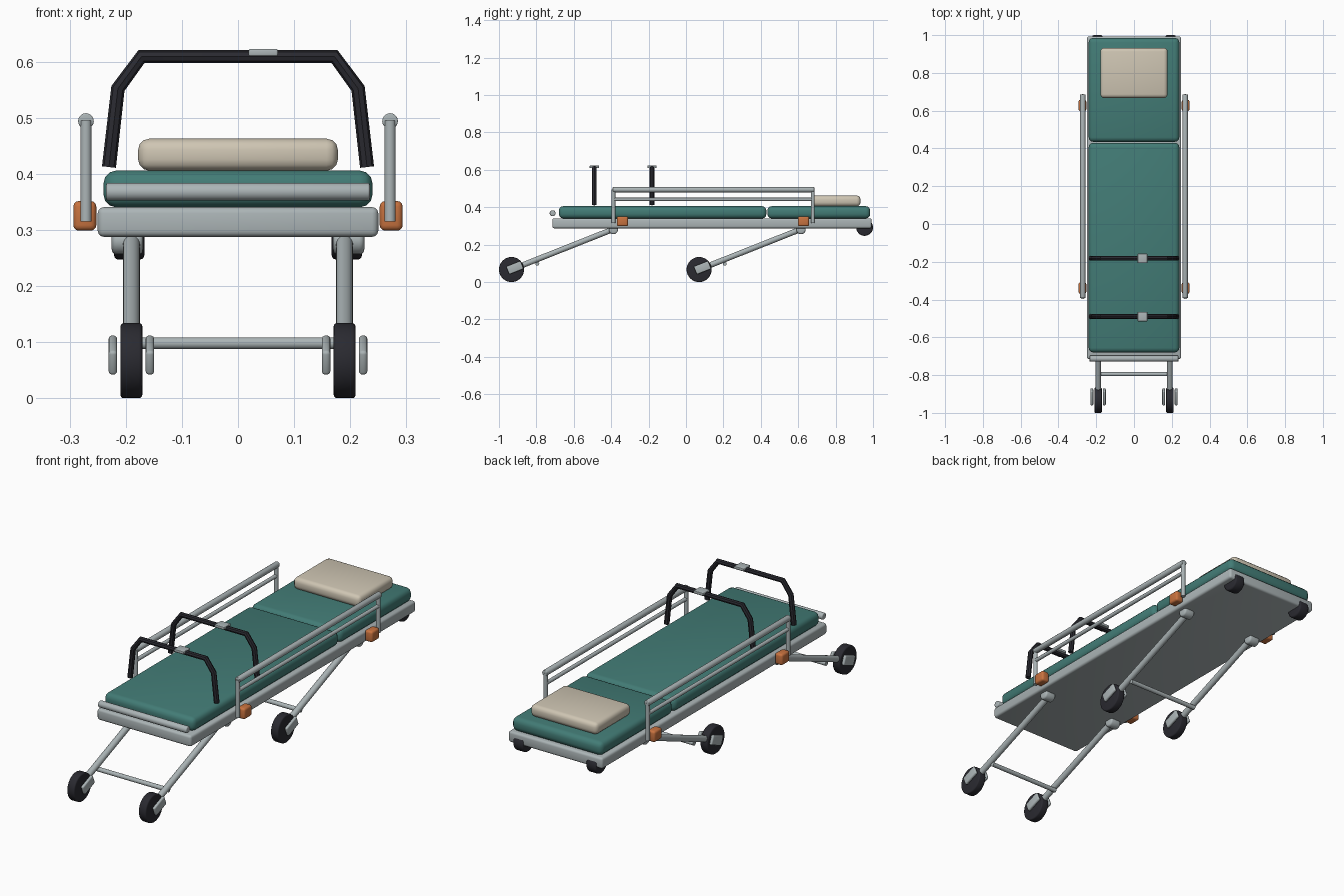
import bpy
import math
from mathutils import Vector

if "Cube" in bpy.data.objects:
    bpy.data.objects.remove(bpy.data.objects["Cube"], do_unlink=True)


def material(name, rgb):
    m = bpy.data.materials.new(name)
    m.use_nodes = True
    m.diffuse_color = (*rgb, 1)
    bsdf = m.node_tree.nodes["Principled BSDF"]
    bsdf.inputs["Base Color"].default_value = (*rgb, 1)
    bsdf.inputs["Roughness"].default_value = 0.6
    return m


STEEL = material("steel_grey", (0.41, 0.46, 0.47))
TEAL = material("mattress_teal", (0.055, 0.2, 0.18))
CREAM = material("pillow_cream", (0.62, 0.56, 0.45))
BLACK = material("rubber_black", (0.023, 0.023, 0.03))
ORANGE = material("clamp_orange", (0.58, 0.17, 0.05))


def finish(name, mat, bevel=0, segments=3):
    """Name, colour, bevel and smooth the active object."""
    ob = bpy.context.object
    ob.name = name
    ob.data.materials.append(mat)
    if bevel:
        mod = ob.modifiers.new("Rounded edges", "BEVEL")
        mod.width = bevel
        mod.segments = segments
        mod.limit_method = "ANGLE"
        bpy.ops.object.modifier_apply(modifier=mod.name)
    bpy.ops.object.shade_smooth_by_angle(angle=math.radians(35))
    return ob


def box(name, mat, centre, size, bevel, tilt=0):
    bpy.ops.mesh.primitive_cube_add(size=1, location=centre)
    bpy.context.object.scale = size
    bpy.ops.object.transform_apply(location=False, rotation=False, scale=True)
    ob = finish(name, mat, bevel)
    ob.rotation_euler.x = tilt
    return ob


def rod(name, mat, start, end, radius, bevel=0, sides=20):
    a, b = Vector(start), Vector(end)
    bpy.ops.mesh.primitive_cylinder_add(
        vertices=sides, radius=radius, depth=(b - a).length, location=(a + b) / 2,
        rotation=(b - a).to_track_quat("Z", "Y").to_euler())
    return finish(name, mat, bevel)


def across(name, mat, x, half, y, z, radius, bevel=0, sides=20):
    return rod(name, mat, (x - half, y, z), (x + half, y, z), radius, bevel, sides)


# Bed frame, mattress in two sections, pillow and foot bar
box("bed_frame", STEEL, (0, 0.139, 0.314), (0.5, 1.708, 0.053), 0.011)
box("main_mattress", TEAL, (0, -0.125, 0.373), (0.48, 1.11, 0.066), 0.024)
box("head_mattress", TEAL, (0, 0.71, 0.373), (0.48, 0.55, 0.066), 0.024)
box("pillow", CREAM, (0, 0.8, 0.434), (0.356, 0.266, 0.057), 0.02)
across("foot_bar", STEEL, 0, 0.235, -0.713, 0.368, 0.016, 0.004)

# Safety straps: bent tubes with a buckle plate
half_arch = [(0.23, 0.412), (0.214, 0.552), (0.172, 0.609)]
arch = [(-x, z) for x, z in half_arch] + half_arch[::-1]
for label, y in (("foot", -0.49), ("waist", -0.182)):
    curve = bpy.data.curves.new(label + "_strap", "CURVE")
    curve.dimensions = "3D"
    curve.bevel_depth = 0.0125
    curve.bevel_resolution = 2
    curve.use_fill_caps = True
    spline = curve.splines.new("POLY")
    spline.points.add(len(arch) - 1)
    for point, (x, z) in zip(spline.points, arch):
        point.co = (x, y, z, 1)
    strap = bpy.data.objects.new(label + "_strap", curve)
    bpy.context.collection.objects.link(strap)
    bpy.ops.object.select_all(action="DESELECT")
    strap.select_set(True)
    bpy.context.view_layer.objects.active = strap
    bpy.ops.object.convert(target="MESH")
    finish(label + "_strap", BLACK)
    box(label + "_buckle", STEEL, (0.045, y, 0.616), (0.052, 0.05, 0.013), 0.003)

# Folding legs lean towards the foot end
drop = Vector((0, -0.545, -0.216))
lean = math.atan2(-drop.z, -drop.y)

for side, s in (("left", 1), ("right", -1)):
    # Side rails with posts and clamps
    x = s * 0.271
    rod(side + "_top_rail", STEEL, (x, -0.392, 0.494), (x, 0.686, 0.494), 0.014, 0.003)
    rod(side + "_middle_rail", STEEL, (x, -0.39, 0.442), (x, 0.68, 0.442), 0.009)
    for end, post_y, clamp_y in (("foot", -0.388, -0.34), ("head", 0.678, 0.628)):
        rod(f"{side}_{end}_rail_post", STEEL, (x, post_y, 0.315), (x, post_y, 0.495), 0.01)
        box(f"{side}_{end}_clamp", ORANGE, (s * 0.273, clamp_y, 0.325),
            (0.041, 0.06, 0.053), 0.01)

    # Small loading wheels under the head end
    across(side + "_loading_wheel", BLACK, s * 0.194, 0.027, 0.955, 0.292, 0.045, 0.008, 28)

    # Legs with pivots, wheels and fork plates
    for end, top_y in (("foot", -0.388), ("head", 0.615)):
        tag = f"{side}_{end}"
        top = Vector((s * 0.19, top_y, 0.283))
        foot = top + drop
        rod(tag + "_leg", STEEL, top, foot, 0.015)
        across(tag + "_pivot", STEEL, s * 0.197, 0.028, top_y, 0.281, 0.025, 0.009)
        across(tag + "_wheel", BLACK, foot.x, 0.0195, foot.y, 0.067, 0.067, 0.006, 32)
        for part, dx in (("outer", 0.033), ("inner", -0.033)):
            box(f"{tag}_{part}_fork", STEEL, (foot.x + s * dx, foot.y + 0.018, 0.077),
                (0.015, 0.083, 0.046), 0.006, lean)

# Cross bars joining each pair of legs
for end, y in (("foot", -0.795), ("head", 0.207)):
    across(end + "_cross_bar", STEEL, 0, 0.19, y, 0.098, 0.0105)
